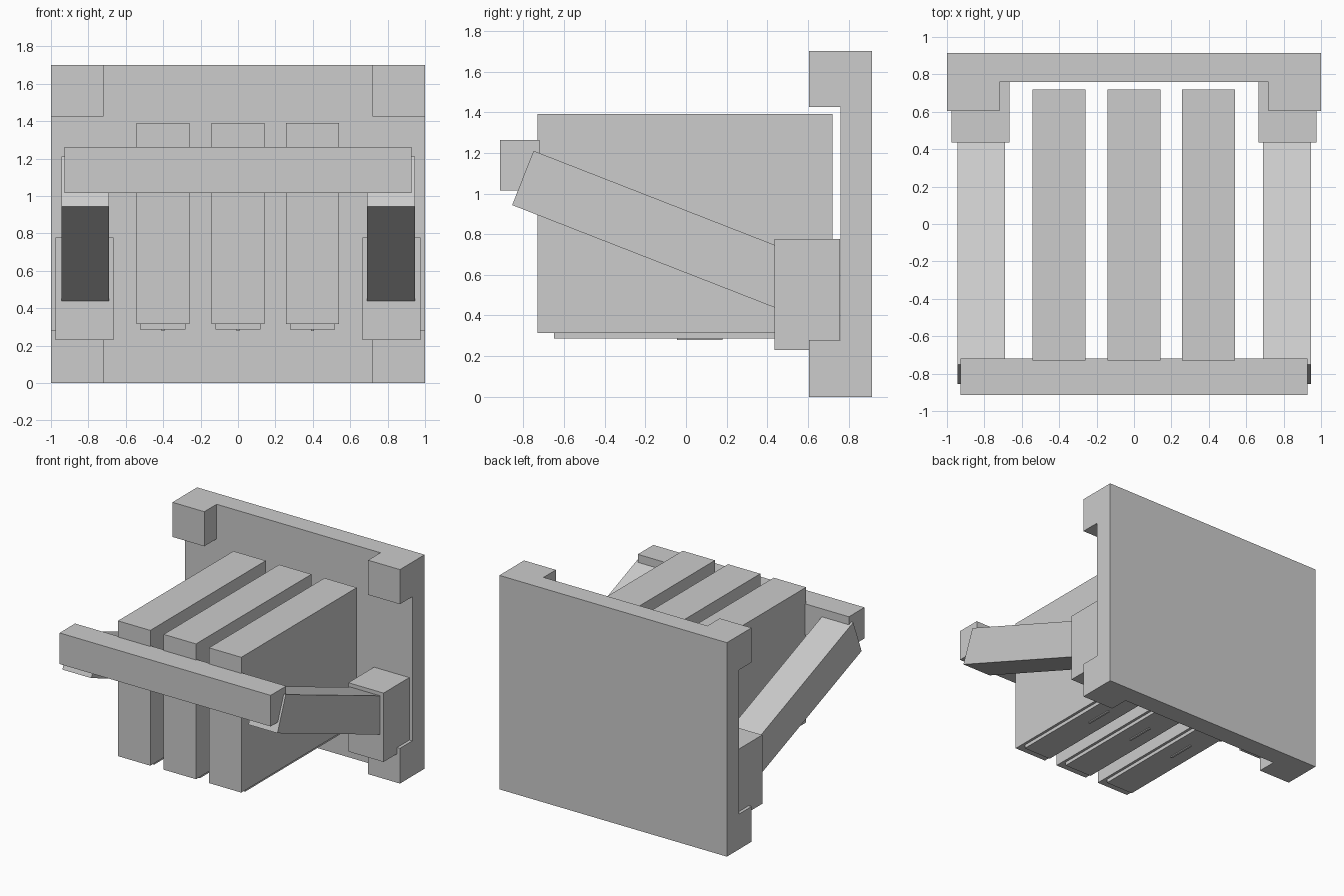
import bpy
import bmesh

if "Cube" in bpy.data.objects:
    bpy.data.objects.remove(bpy.data.objects["Cube"])

grey = bpy.data.materials.new("light_grey")
grey.diffuse_color = (0.604, 0.604, 0.604, 1.0)
grey.use_nodes = True
grey.node_tree.nodes["Principled BSDF"].inputs["Base Color"].default_value = grey.diffuse_color


def prism(name, profile, axis, lo, hi):
    """Extrude a closed 2D profile along x ('x': profile is y,z) or z ('z': profile is x,y)."""
    bm = bmesh.new()
    place = (lambda p, t: (t, p[0], p[1])) if axis == 'x' else (lambda p, t: (p[0], p[1], t))
    face = bm.faces.new([bm.verts.new(place(p, lo)) for p in profile])
    ext = bmesh.ops.extrude_face_region(bm, geom=[face])
    verts = [e for e in ext["geom"] if isinstance(e, bmesh.types.BMVert)]
    bmesh.ops.translate(bm, verts=verts, vec=place((0, 0), hi - lo))
    bmesh.ops.recalc_face_normals(bm, faces=bm.faces)
    mesh = bpy.data.meshes.new(name)
    bm.to_mesh(mesh)
    bm.free()
    mesh.materials.append(grey)
    obj = bpy.data.objects.new(name, mesh)
    bpy.context.collection.objects.link(obj)
    return obj


def box(name, x, y, z):
    return prism(name, [(x[0], y[0]), (x[1], y[0]), (x[1], y[1]), (x[0], y[1])], 'z', *z)


def span(side, a, b):
    return tuple(sorted((side * a, side * b)))


# Back panel
box("back_panel", (-1, 1), (0.76, 0.915), (0, 1.70))

for side, label in ((-1, "left"), (1, "right")):
    # Corner blocks on the panel
    box(label + "_lower_corner", span(side, 0.72, 1), (0.605, 0.76), (0, 0.28))
    box(label + "_upper_corner", span(side, 0.72, 1), (0.605, 0.76), (1.425, 1.70))
    # Arm socket
    box(label + "_arm_socket", span(side, 0.665, 0.975), (0.435, 0.758), (0.23, 0.777))
    # Sloping arm, its lower end buried in the socket
    prism(label + "_arm", [(-0.855, 0.943), (0.60, 0.375), (0.705, 0.642), (-0.75, 1.21)],
          'x', *span(side, 0.69, 0.945))

# Front cross bar
box("cross_bar", (-0.928, 0.928), (-0.915, -0.72), (1.015, 1.262))

# Three upright slabs, each with a thin foot plate and a small ridge beneath
for i, x in enumerate((-0.402, 0, 0.398), 1):
    box(f"slab_{i}", (x - 0.142, x + 0.142), (-0.73, 0.72), (0.315, 1.39))
    box(f"foot_plate_{i}", (x - 0.121, x + 0.121), (-0.65, 0.64), (0.287, 0.315))
    box(f"foot_ridge_{i}", (x - 0.008, x + 0.008), (-0.045, 0.18), (0.279, 0.287))
